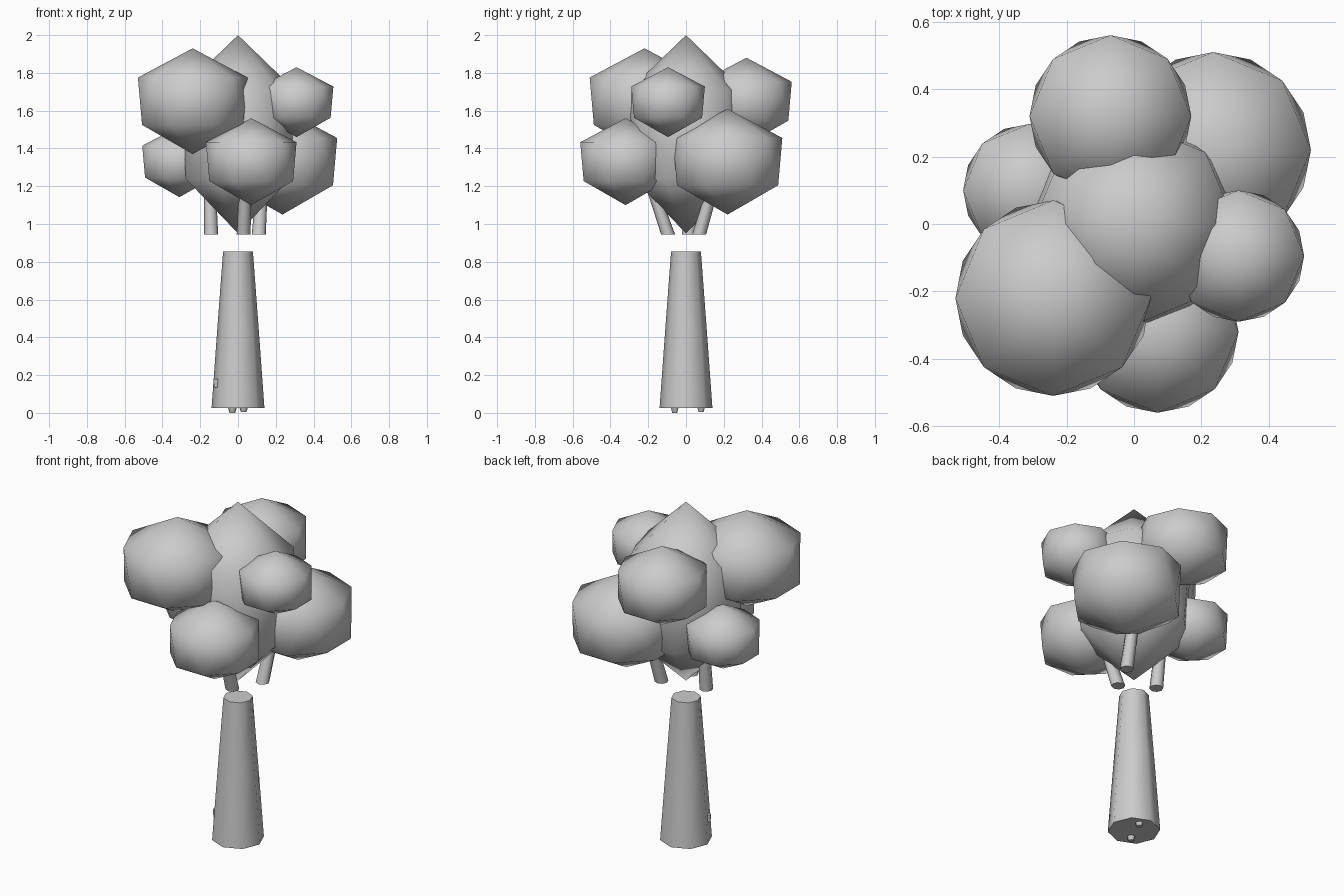
import bpy, bmesh, math
from mathutils import Vector

cube = bpy.data.objects.get("Cube")
if cube:
    bpy.data.objects.remove(cube, do_unlink=True)

grey = bpy.data.materials.new("plain_grey")
grey.use_nodes = True
grey.diffuse_color = (0.6, 0.6, 0.6, 1)
grey.node_tree.nodes["Principled BSDF"].inputs["Base Color"].default_value = (0.6, 0.6, 0.6, 1)


def finish(name, bm, angle):
    """Turn a bmesh into a smooth shaded object."""
    bmesh.ops.recalc_face_normals(bm, faces=bm.faces)
    mesh = bpy.data.meshes.new(name)
    bm.to_mesh(mesh)
    bm.free()
    mesh.materials.append(grey)
    obj = bpy.data.objects.new(name, mesh)
    bpy.context.collection.objects.link(obj)
    bpy.ops.object.select_all(action='DESELECT')
    obj.select_set(True)
    bpy.context.view_layer.objects.active = obj
    bpy.ops.object.shade_smooth_by_angle(angle=math.radians(angle))
    return obj


def ring(bm, centre, radius, sides, turn=0.0):
    step = math.tau / sides
    return [bm.verts.new(Vector(centre) + radius * Vector((math.cos((i + turn) * step),
                                                           math.sin((i + turn) * step), 0)))
            for i in range(sides)]


def leaf_clump(name, centre, radius, height):
    """Two staggered eight-sided rings closed by a point above and below."""
    bm = bmesh.new()
    c, up = Vector(centre), Vector((0, 0, height))
    upper = ring(bm, c + up * 0.447, radius, 8)
    lower = ring(bm, c - up * 0.447, radius, 8, 0.5)
    top, bottom = bm.verts.new(c + up), bm.verts.new(c - up)
    for i in range(8):
        j = (i + 1) % 8
        bm.faces.new((upper[i], upper[j], top))
        bm.faces.new((lower[j], lower[i], bottom))
        bm.faces.new((upper[i], lower[i], upper[j]))
        bm.faces.new((lower[i], lower[j], upper[j]))
    return finish(name, bm, 100)


def limb(name, stations, sides=8):
    """Tapered tube through (x, y, z, radius) stations with closed ends."""
    bm = bmesh.new()
    rings = [ring(bm, s[:3], s[3], sides) for s in stations]
    for a, b in zip(rings, rings[1:]):
        for i in range(sides):
            j = (i + 1) % sides
            bm.faces.new((a[i], a[j], b[j], b[i]))
    bm.faces.new(rings[0])
    bm.faces.new(rings[-1])
    return finish(name, bm, 60)


# Foliage: tall core with three low and three high clumps around it
leaf_clump("foliage_core", (0, 0, 1.475), 0.30, 0.525)
leaf_clump("foliage_front_low", (0.07, -0.32, 1.33), 0.24, 0.23)
leaf_clump("foliage_back_low", (0.235, 0.22, 1.33), 0.29, 0.28)
leaf_clump("foliage_side_low", (-0.31, 0.10, 1.33), 0.197, 0.188)
leaf_clump("foliage_front_high", (-0.24, -0.22, 1.65), 0.29, 0.28)
leaf_clump("foliage_back_high", (-0.07, 0.32, 1.65), 0.24, 0.23)
leaf_clump("foliage_side_high", (0.31, -0.095, 1.645), 0.195, 0.185)

# Trunk, ending just below the branches
limb("trunk", [(0, 0, 0.025, 0.14), (0, 0, 0.44, 0.11), (0, 0, 0.855, 0.079)])

# Branches leaning up into the clumps
limb("branch_front", [(0.03, -0.095, 0.945, 0.037), (0.04, -0.20, 1.25, 0.03)])
limb("branch_back", [(0.11, 0.07, 0.945, 0.037), (0.13, 0.16, 1.25, 0.03)])
limb("branch_side", [(-0.142, 0.015, 0.945, 0.037), (-0.15, 0.05, 1.25, 0.03)])

# Root tips under the trunk and a small bark knob
limb("root_front", [(-0.03, -0.06, 0, 0.015), (-0.03, -0.06, 0.05, 0.03)], 6)
limb("root_back", [(0.03, 0.08, 0.005, 0.015), (0.03, 0.08, 0.05, 0.03)], 6)
limb("bark_knob", [(-0.115, -0.045, 0.135, 0.012), (-0.115, -0.045, 0.18, 0.015)], 6)
